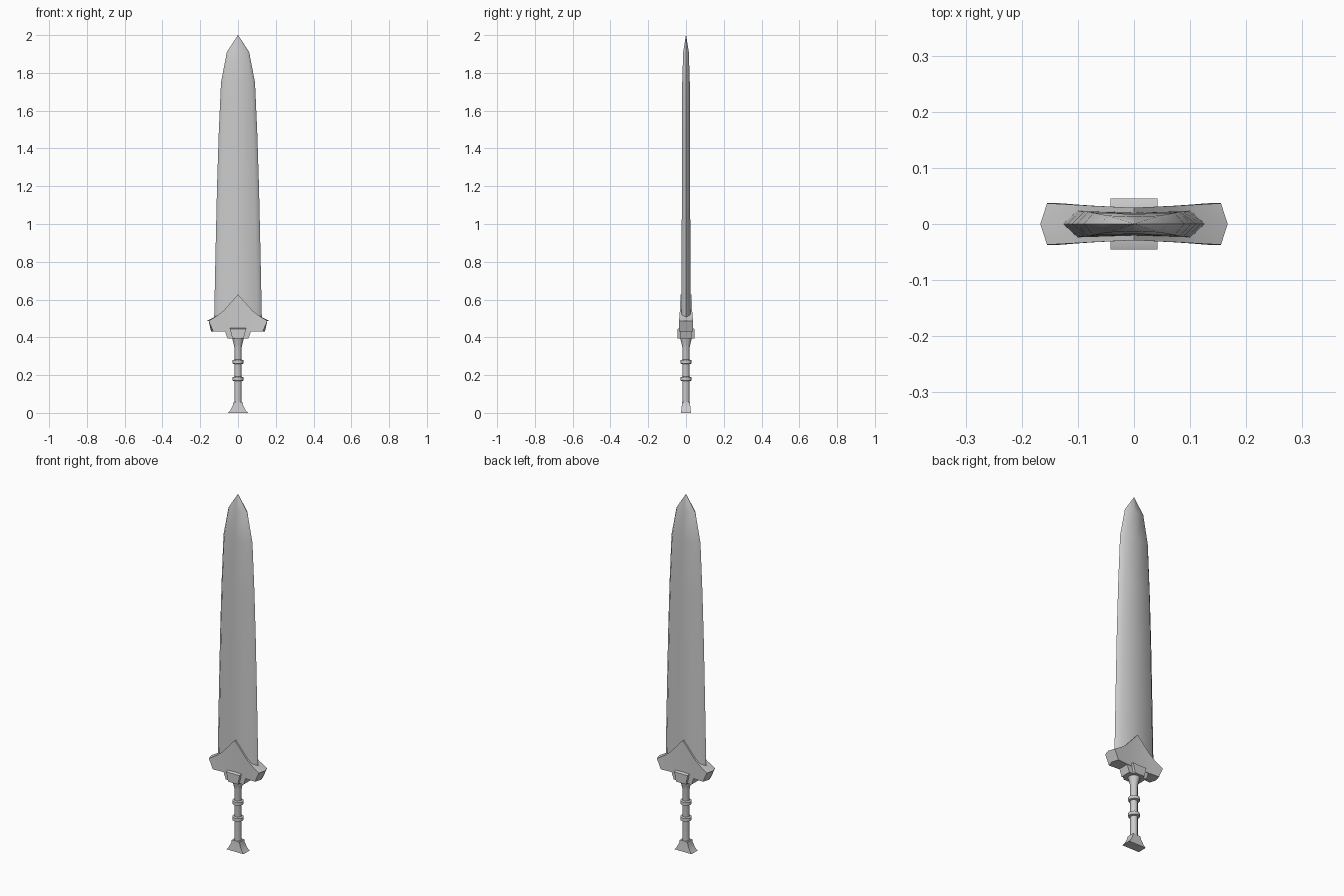
import bpy, bmesh
from math import cos, sin, radians, tau

cube = bpy.data.objects.get("Cube")
if cube:
    bpy.data.objects.remove(cube)

steel = bpy.data.materials.new("grey_steel")
steel.use_nodes = True
GREY = (0.6, 0.6, 0.6, 1)
steel.diffuse_color = GREY
steel.node_tree.nodes["Principled BSDF"].inputs["Base Color"].default_value = GREY


def loft(name, rings, angle=30):
    """Skin a list of equal-length rings and cap both ends."""
    bm = bmesh.new()
    loops = [[bm.verts.new(p) for p in ring] for ring in rings]
    for a, b in zip(loops, loops[1:]):
        for i in range(len(a)):
            j = (i + 1) % len(a)
            bm.faces.new((a[i], a[j], b[j], b[i]))
    bm.faces.new(loops[0])
    bm.faces.new(loops[-1])
    bmesh.ops.remove_doubles(bm, verts=bm.verts, dist=1e-5)
    bmesh.ops.recalc_face_normals(bm, faces=bm.faces)
    mesh = bpy.data.meshes.new(name)
    bm.to_mesh(mesh)
    bm.free()
    mesh.materials.append(steel)
    obj = bpy.data.objects.new(name, mesh)
    bpy.context.collection.objects.link(obj)
    bpy.ops.object.select_all(action='DESELECT')
    obj.select_set(True)
    bpy.context.view_layer.objects.active = obj
    bpy.ops.object.shade_smooth_by_angle(angle=radians(angle))
    return obj


def round_ring(r, z, n=12):
    return [(r * cos(tau * i / n), r * sin(tau * i / n), z) for i in range(n)]


def box_ring(x, y, z):
    return [(x, y, z), (-x, y, z), (-x, -y, z), (x, -y, z)]


# Blade: bevelled edges and a shallow hollow down the middle
def blade_ring(w, t, z):
    return [(w, 0, z), (.8 * w, t, z), (0, .88 * t, z), (-.8 * w, t, z),
            (-w, 0, z), (-.8 * w, -t, z), (0, -.88 * t, z), (.8 * w, -t, z)]


loft("blade", [blade_ring(*s) for s in (
    (.127, .024, .46), (.119, .023, .85), (.111, .022, 1.2), (.102, .022, 1.48),
    (.09, .02, 1.75), (.059, .015, 1.91), (.001, .0005, 2.0))], 60)


# Guard: star-shaped crosspiece, thicker and pointed at its ends
def guard_ring(side, x_top, x_bot, top, bot, y, point):
    s = side
    return [(s * x_bot, -y, bot), (s * x_top, -y, top),
            (s * (x_top + point), 0, top), (s * x_top, y, top),
            (s * x_bot, y, bot), (s * (x_bot + point), 0, bot)]


half = [(.155, .131, .487, .432, .037, .012), (.11, .1, .515, .432, .0345, 0),
        (.075, .07, .543, .432, .0325, 0)]
loft("guard", [guard_ring(-1, *h) for h in half]
     + [guard_ring(1, 0, 0, .627, .432, .029, 0)]
     + [guard_ring(1, *h) for h in reversed(half)], 15)

# Collar under the guard, with a raised block on the front and back
loft("collar", [box_ring(.055, .03, .393), box_ring(.072, .03, .44)])
loft("collar_block", [box_ring(.03, .045, .393), box_ring(.042, .045, .445),
                      box_ring(.042, .03, .45)])

# Grip with flared top and two rings
loft("grip", [round_ring(r, z) for r, z in
              ((.019, .04), (.019, .345), (.023, .365), (.031, .395))], 40)
for name, z in (("upper_grip_ring", .27), ("lower_grip_ring", .18)):
    loft(name, [round_ring(r, z + dz) for r, dz in
                ((.019, -.012), (.029, -.009), (.029, .009), (.019, .012))], 40)

# Pommel: flared rectangular foot
loft("pommel", [box_ring(x, y, z) for x, y, z in
                ((.053, .027, 0), (.04, .025, .015), (.027, .022, .042), (.024, .021, .058))])
